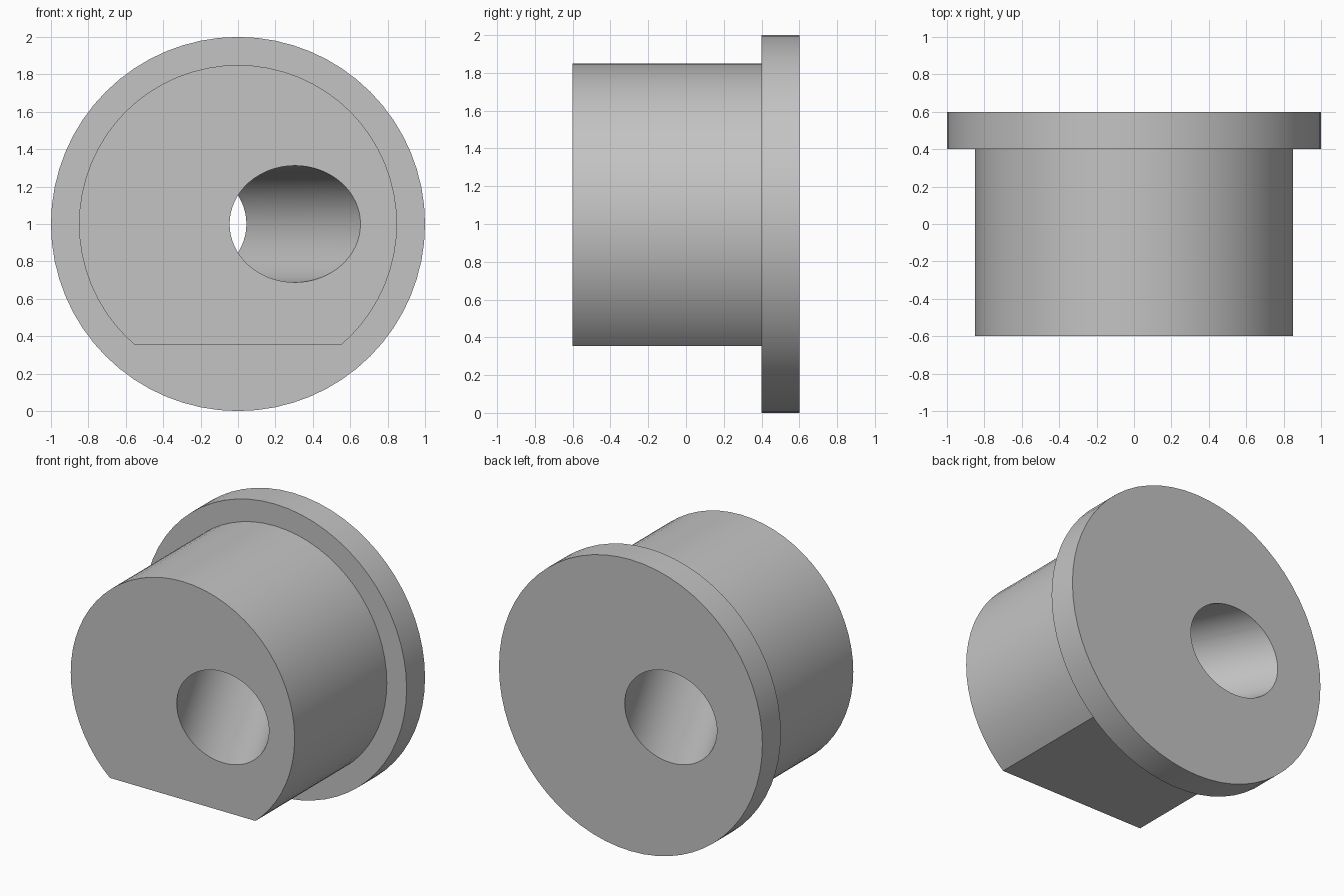
import bpy, math
from mathutils import Vector

cube = bpy.data.objects.get("Cube")
if cube:
    bpy.data.objects.remove(cube, do_unlink=True)

grey = bpy.data.materials.new("plain grey")
grey.use_nodes = True
colour = (0.55, 0.55, 0.55, 1)
grey.diffuse_color = colour
grey.node_tree.nodes["Principled BSDF"].inputs["Base Color"].default_value = colour


def rod(name, radius, start, end, sides=64):
    """Cylinder running between two points."""
    start, end = Vector(start), Vector(end)
    axis = end - start
    bpy.ops.mesh.primitive_cylinder_add(
        vertices=sides, radius=radius, depth=axis.length, location=(start + end) / 2,
        rotation=axis.to_track_quat('Z', 'Y').to_euler())
    obj = bpy.context.object
    obj.name = name
    obj.data.materials.append(grey)
    return obj


def combine(target, tool, operation):
    """Apply a boolean and remove the tool."""
    tool.hide_render = True
    mod = target.modifiers.new(operation.title(), 'BOOLEAN')
    mod.operation, mod.object, mod.solver = operation, tool, 'EXACT'
    bpy.context.view_layer.objects.active = target
    bpy.ops.object.modifier_apply(modifier=mod.name)
    bpy.data.objects.remove(tool, do_unlink=True)


# Round body with a flat along its underside
bushing = rod("flanged_bushing", 0.85, (0, -0.6, 1), (0, 0.5, 1))
bpy.ops.mesh.primitive_cube_add(size=2, location=(0, 0, -0.645))
combine(bushing, bpy.context.object, 'DIFFERENCE')

# Wide flange at the back
combine(bushing, rod("flange", 1, (0, 0.4, 1), (0, 0.6, 1)), 'UNION')

# Slanted bore, right through
slope = Vector((-0.61, 1.2, 0))
centre = Vector((0, 0, 1))
combine(bushing, rod("bore", 0.312, centre - slope, centre + slope), 'DIFFERENCE')

# Smooth round walls, sharp rims
bpy.ops.object.select_all(action='DESELECT')
bushing.select_set(True)
bpy.context.view_layer.objects.active = bushing
bpy.ops.object.shade_smooth_by_angle(angle=math.radians(30))
